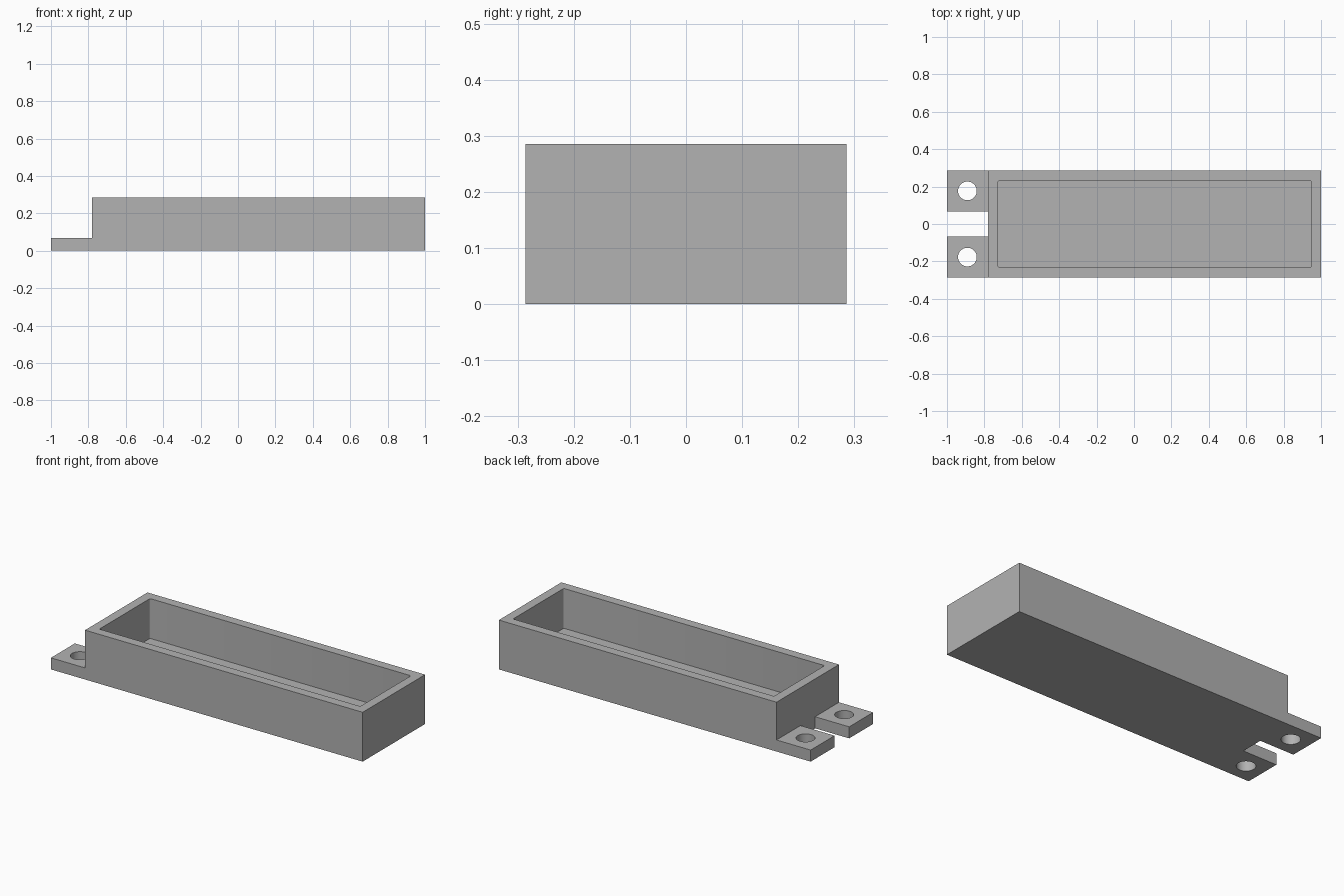
import bpy
import bmesh
import math
from mathutils import Matrix, Vector

cube = bpy.data.objects.get("Cube")
if cube:
    bpy.data.objects.remove(cube, do_unlink=True)

# Main sizes
HALF_W = 0.286
HEIGHT = 0.286
TAB_H = 0.067
TRAY_X = -0.781      # end wall of the tray, where the tabs begin
FLOOR_Z = 0.055

grey = bpy.data.materials.new("plain grey")
grey.use_nodes = True
colour = (0.448, 0.448, 0.448, 1)
grey.diffuse_color = colour
grey.node_tree.nodes["Principled BSDF"].inputs["Base Color"].default_value = colour


def make_object(name, bm):
    bmesh.ops.recalc_face_normals(bm, faces=bm.faces)
    mesh = bpy.data.meshes.new(name)
    bm.to_mesh(mesh)
    bm.free()
    mesh.materials.append(grey)
    obj = bpy.data.objects.new(name, mesh)
    bpy.context.collection.objects.link(obj)
    return obj


def box(name, low, high, corner=0):
    """Box between two corners, with optionally rounded upright edges."""
    low, high = Vector(low), Vector(high)
    bm = bmesh.new()
    bmesh.ops.create_cube(bm, size=1)
    bmesh.ops.scale(bm, vec=high - low, verts=bm.verts)
    bmesh.ops.translate(bm, vec=(low + high) / 2, verts=bm.verts)
    if corner:
        upright = [e for e in bm.edges
                   if abs(e.verts[0].co.z - e.verts[1].co.z) > 0.01]
        bmesh.ops.bevel(bm, geom=upright, offset=corner, segments=3,
                        profile=0.5, affect='EDGES')
    return make_object(name, bm)


def cylinder(name, x, y, radius, depth):
    bm = bmesh.new()
    bmesh.ops.create_cone(bm, cap_ends=True, segments=40, radius1=radius,
                          radius2=radius, depth=depth,
                          matrix=Matrix.Translation((x, y, 0)))
    return make_object(name, bm)


# Tray body and mounting flange: stepped side profile swept across the width
profile = [(-1, 0), (1, 0), (1, HEIGHT), (TRAY_X, HEIGHT),
           (TRAY_X, TAB_H), (-1, TAB_H)]
bm = bmesh.new()
side = bm.faces.new([bm.verts.new((x, -HALF_W, z)) for x, z in profile])
swept = bmesh.ops.extrude_face_region(bm, geom=[side])["geom"]
bmesh.ops.translate(bm, vec=(0, 2 * HALF_W, 0),
                    verts=[v for v in swept if isinstance(v, bmesh.types.BMVert)])
tray = make_object("tray_with_mounting_tabs", bm)

# Cutters: cavity, slot between the tabs, and a screw hole in each tab
cutters = [
    box("cavity_cutter", (-0.727, -0.232, FLOOR_Z), (0.947, 0.232, 0.5), 0.008),
    box("slot_cutter", (-1.2, -0.067, -0.2), (TRAY_X, 0.067, 0.2)),
]
for s in (-1, 1):
    cutters.append(cylinder("screw_hole_cutter", -0.891, s * 0.177, 0.05, 0.5))

bpy.ops.object.select_all(action='DESELECT')
bpy.context.view_layer.objects.active = tray
tray.select_set(True)
for cutter in cutters:
    cutter.hide_render = True
    mod = tray.modifiers.new("cut", 'BOOLEAN')
    mod.operation = 'DIFFERENCE'
    mod.solver = 'EXACT'
    mod.object = cutter
    bpy.ops.object.modifier_apply(modifier=mod.name)
    bpy.data.objects.remove(cutter, do_unlink=True)

# Smooth the hole walls, keep all other edges crisp
bpy.ops.object.shade_smooth_by_angle(angle=math.radians(31))
